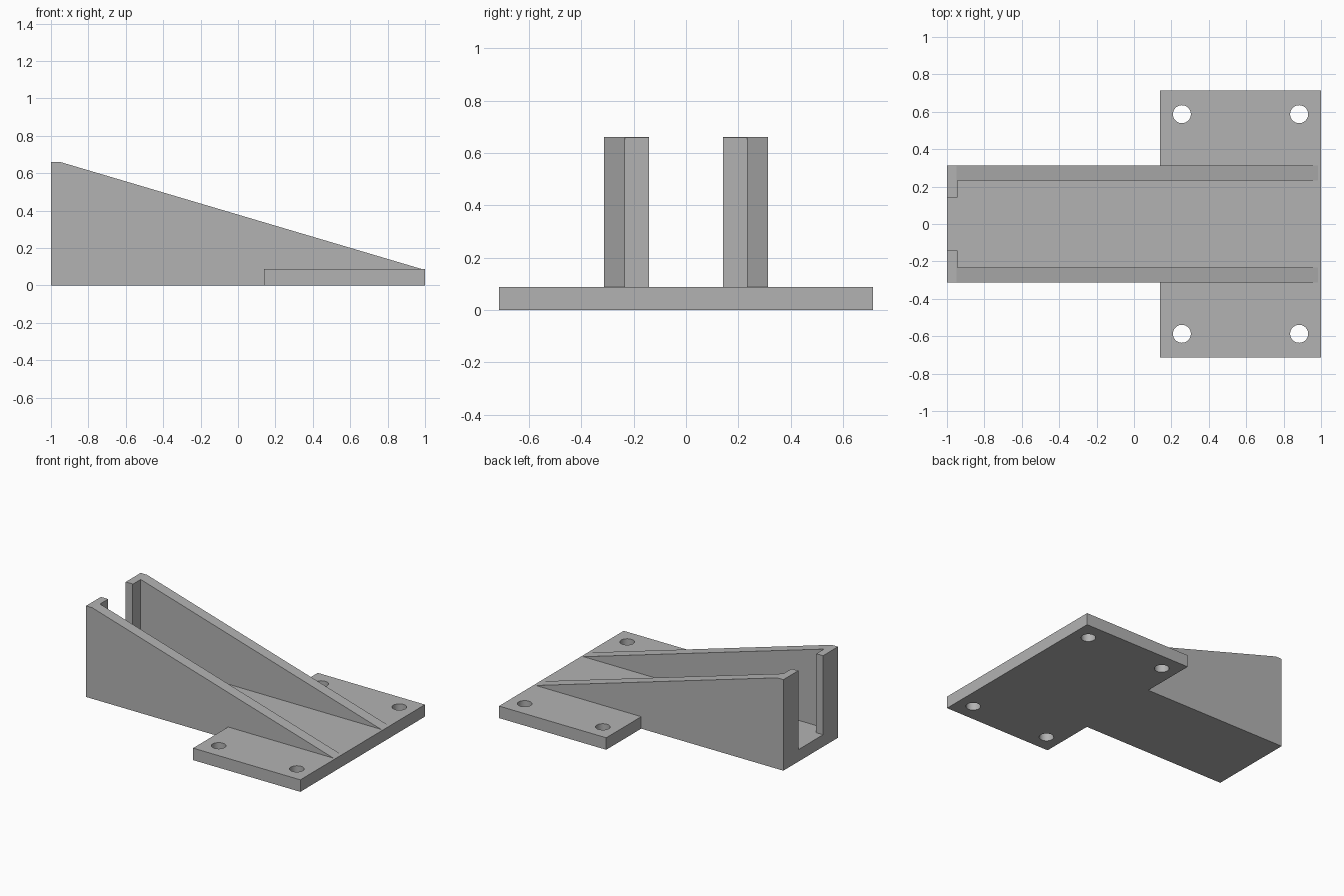
import bpy
import bmesh
from mathutils import Vector

cube = bpy.data.objects.get("Cube")
if cube:
    bpy.data.objects.remove(cube, do_unlink=True)

BASE = 0.087       # plate and floor thickness
TOP = 0.66         # wall height
WALL_OUT, WALL_IN, LIP_IN = 0.313, 0.233, 0.142
LIP_X = -0.944     # inner face of the end lips

grey = bpy.data.materials.new("plain_grey")
grey.use_nodes = True
grey.diffuse_color = (0.45, 0.45, 0.45, 1)
grey.node_tree.nodes["Principled BSDF"].inputs["Base Color"].default_value = grey.diffuse_color


def make_object(name, bm):
    bmesh.ops.recalc_face_normals(bm, faces=bm.faces)
    mesh = bpy.data.meshes.new(name)
    bm.to_mesh(mesh)
    bm.free()
    mesh.materials.append(grey)
    obj = bpy.data.objects.new(name, mesh)
    bpy.context.collection.objects.link(obj)
    return obj


def prism(name, points, direction):
    """Extrude a closed outline along a direction."""
    bm = bmesh.new()
    face = bm.faces.new([bm.verts.new(p) for p in points])
    result = bmesh.ops.extrude_face_region(bm, geom=[face], use_keep_orig=True)
    moved = [v for v in result["geom"] if isinstance(v, bmesh.types.BMVert)]
    bmesh.ops.translate(bm, verts=moved, vec=Vector(direction))
    return make_object(name, bm)


def block(name, x0, x1, half_y, z0, z1):
    outline = [(x0, -half_y, z0), (x1, -half_y, z0), (x1, half_y, z0), (x0, half_y, z0)]
    return prism(name, outline, (0, 0, z1 - z0))


def cylinder(name, x, y, radius):
    bm = bmesh.new()
    bmesh.ops.create_cone(bm, cap_ends=True, segments=48, radius1=radius,
                          radius2=radius, depth=1)
    bmesh.ops.translate(bm, verts=bm.verts, vec=(x, y, 0))
    return make_object(name, bm)


def combine(target, tool, operation):
    """Apply a boolean and discard the tool."""
    mod = target.modifiers.new(operation.lower(), 'BOOLEAN')
    mod.operation = operation
    mod.solver = 'EXACT'
    mod.object = tool
    bpy.context.view_layer.objects.active = target
    bpy.ops.object.modifier_apply(modifier=mod.name)
    bpy.data.objects.remove(tool, do_unlink=True)


# Sloped body, later hollowed into two walls and a floor
side = [(-1, 0), (1, 0), (1, BASE), (0.985, BASE), (-0.95, TOP), (-1, TOP)]
bracket = prism("sloped_channel_bracket", [(x, -WALL_OUT, z) for x, z in side],
                (0, 2 * WALL_OUT, 0))

# Wide mounting plate
combine(bracket, block("mounting_plate", 0.14, 1, 0.714, 0, BASE), 'UNION')

# Channel between the walls, and the narrower slot between the end lips
combine(bracket, block("channel_cutter", LIP_X, 1.2, WALL_IN, BASE, 1), 'DIFFERENCE')
combine(bracket, block("slot_cutter", -1.2, LIP_X + 0.1, LIP_IN, BASE, 1), 'DIFFERENCE')

# Four screw holes
for x in (0.256, 0.883):
    for y in (-0.587, 0.587):
        combine(bracket, cylinder("hole_cutter", x, y, 0.048), 'DIFFERENCE')

# Smooth hole walls with crisp edges elsewhere
bpy.ops.object.select_all(action='DESELECT')
bracket.select_set(True)
bpy.context.view_layer.objects.active = bracket
bpy.ops.object.shade_smooth_by_angle(angle=0.25)
